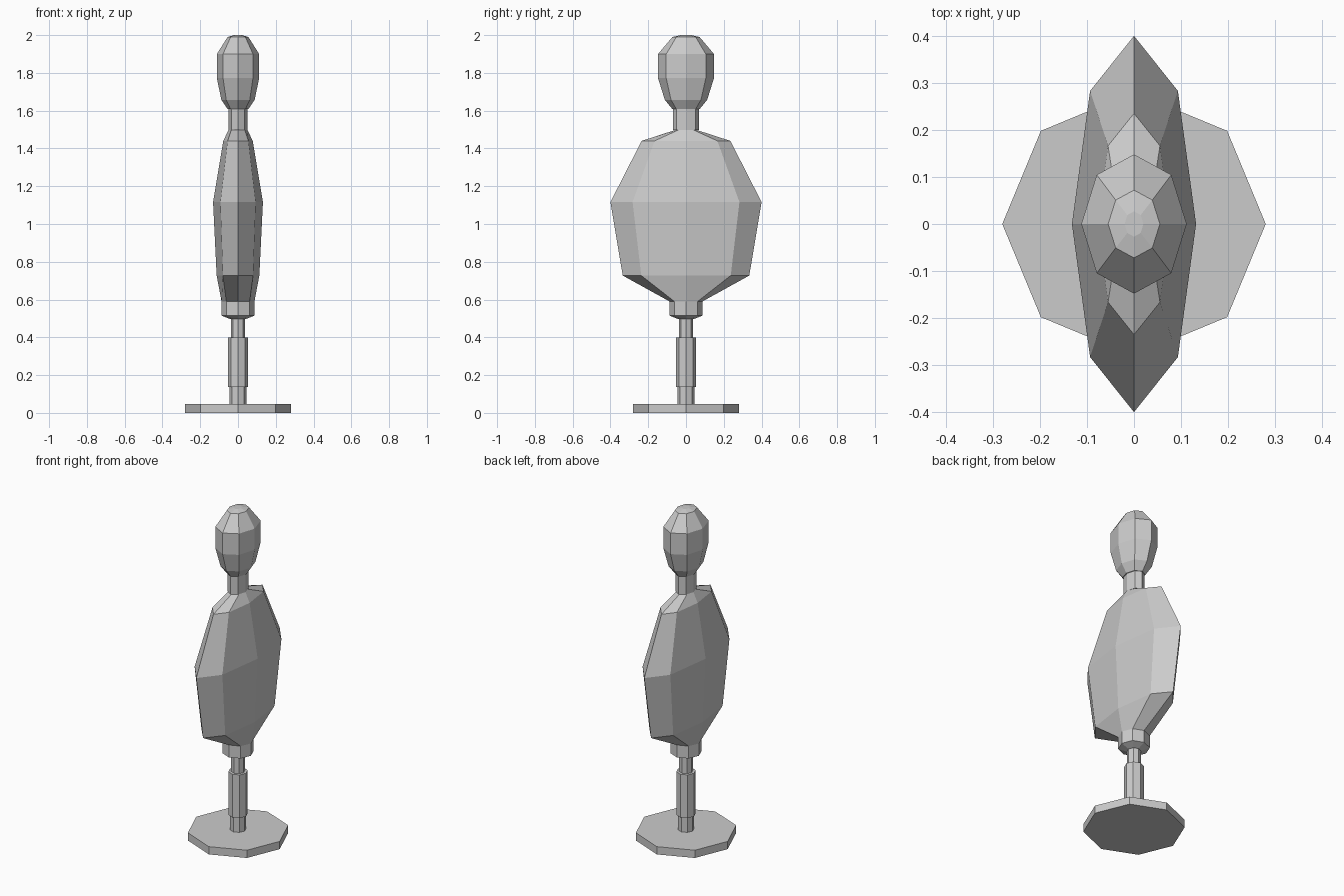
import bpy, bmesh
from math import cos, sin, pi

if "Cube" in bpy.data.objects:
    bpy.data.objects.remove(bpy.data.objects["Cube"])

SIDES = 8


def loft(name, rings):
    """Closed eight-sided solid through elliptical rings (z, x radius, y radius)."""
    bm = bmesh.new()
    loops = [[bm.verts.new((rx * cos(2 * pi * i / SIDES), ry * sin(2 * pi * i / SIDES), z))
              for i in range(SIDES)] for z, rx, ry in rings]
    for a, b in zip(loops, loops[1:]):
        for i in range(SIDES):
            j = (i + 1) % SIDES
            bm.faces.new((a[i], a[j], b[j], b[i]))
    bm.faces.new(loops[0][::-1])
    bm.faces.new(loops[-1])
    bmesh.ops.recalc_face_normals(bm, faces=bm.faces)
    mesh = bpy.data.meshes.new(name)
    bm.to_mesh(mesh)
    bm.free()
    obj = bpy.data.objects.new(name, mesh)
    bpy.context.collection.objects.link(obj)
    return obj


# Stand: round foot and stepped post
loft("base_plate", [(0, 0.28, 0.28), (0.047, 0.28, 0.28)])
loft("stand_post", [
    (0.047, 0.045, 0.045), (0.138, 0.045, 0.045),
    (0.138, 0.054, 0.054), (0.4, 0.054, 0.054),
    (0.4, 0.038, 0.038), (0.5, 0.038, 0.038)])

# Torso: socket, broad flattened chest and sloping shoulders
loft("torso", [
    (0.497, 0.042, 0.042), (0.515, 0.087, 0.087), (0.59, 0.087, 0.087),
    (0.727, 0.113, 0.335), (1.116, 0.132, 0.4),
    (1.44, 0.078, 0.235), (1.498, 0.05, 0.056)])

# Neck and faceted head
loft("neck", [(1.498, 0.05, 0.07), (1.61, 0.05, 0.07)])
loft("head", [
    (1.608, 0.055, 0.072), (1.657, 0.088, 0.112), (1.772, 0.112, 0.148),
    (1.9, 0.112, 0.148), (1.99, 0.055, 0.072), (2.0, 0.02, 0.027)])
